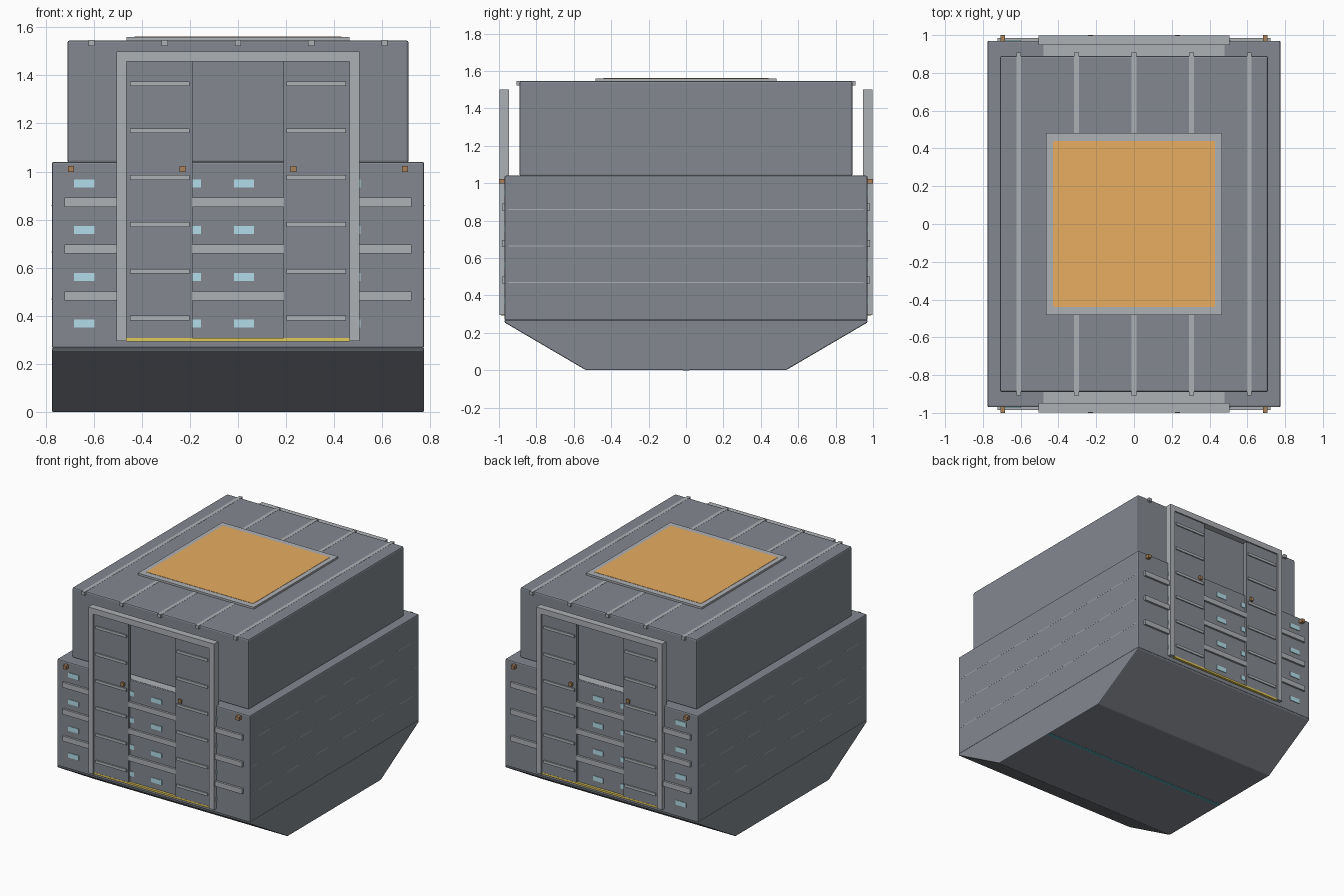
import bpy, bmesh

if "Cube" in bpy.data.objects:
    bpy.data.objects.remove(bpy.data.objects["Cube"])


def material(name, rgb):
    m = bpy.data.materials.new(name)
    m.diffuse_color = (*rgb, 1)
    m.use_nodes = True
    m.node_tree.nodes["Principled BSDF"].inputs["Base Color"].default_value = m.diffuse_color
    return m


ORANGE = material("orange", (0.80, 0.42, 0.12))
BLUE = material("pale_blue", (0.45, 0.72, 0.82))
YELLOW = material("yellow", (0.75, 0.58, 0.10))
BROWN = material("brown", (0.40, 0.22, 0.10))
TEAL = material("teal", (0.10, 0.35, 0.38))
LIGHT = material("light_grey", (0.42, 0.44, 0.46))
GREY = material("grey", (0.23, 0.25, 0.28))


def finish(name, bm, mat, bevel):
    bmesh.ops.recalc_face_normals(bm, faces=bm.faces)
    me = bpy.data.meshes.new(name)
    bm.to_mesh(me)
    bm.free()
    me.materials.append(mat)
    ob = bpy.data.objects.new(name, me)
    bpy.context.collection.objects.link(ob)
    if bevel:
        mod = ob.modifiers.new("bevel", 'BEVEL')
        mod.width = bevel
        mod.segments = 2
    return ob


def box(name, x, y, z, mat=GREY, bevel=0):
    bm = bmesh.new()
    bmesh.ops.create_cube(bm, size=1)
    for v in bm.verts:
        for i, (a, b) in enumerate((x, y, z)):
            v.co[i] = (a + b) / 2 + v.co[i] * (b - a)
    return finish(name, bm, mat, bevel)


def end_box(name, x, y, z, mat=GREY, bevel=0):
    # same part on the front and the back, y given as distance from centre
    box("front_" + name, x, (-y[1], -y[0]), z, mat, bevel)
    box("back_" + name, x, y, z, mat, bevel)


# tapered lower hull, profile extruded along x
bm = bmesh.new()
profile = [(-0.97, 0.268), (-0.97, 0.255), (-0.535, 0), (0.535, 0), (0.97, 0.255), (0.97, 0.268)]
face = bm.faces.new([bm.verts.new((-0.775, y, z)) for y, z in profile])
ext = bmesh.ops.extrude_face_region(bm, geom=[face])
bmesh.ops.translate(bm, vec=(1.55, 0, 0),
                    verts=[g for g in ext["geom"] if isinstance(g, bmesh.types.BMVert)])
finish("hull", bm, GREY, 0.006)
box("keel_stripe", (-0.77, 0.77), (-0.015, 0.015), (-0.001, 0.01), TEAL)

# main and upper bodies
box("main_body", (-0.775, 0.775), (-0.97, 0.97), (0.265, 1.04), GREY, 0.008)
box("upper_body", (-0.71, 0.71), (-0.89, 0.89), (1.035, 1.546), GREY, 0.01)
end_box("deck_strip", (-0.48, 0.48), (0.88, 0.955), (1.03, 1.042), LIGHT)

# roof ribs and hatch
for i in range(-2, 3):
    x = i * 0.305
    box("roof_rib", (x - 0.013, x + 0.013), (-0.907, 0.907), (1.523, 1.547), LIGHT)
box("hatch_frame", (-0.465, 0.465), (-0.483, 0.483), (1.54, 1.56), LIGHT)
box("hatch_panel", (-0.43, 0.43), (-0.44, 0.44), (1.54, 1.562), ORANGE)

# horizontal bars and flush side seams
for z in (0.482, 0.677, 0.872):
    end_box("bar", (-0.722, 0.722), (0.96, 0.985), (z - 0.019, z + 0.019), LIGHT)
    for s in (-1, 1):
        box("side_seam", sorted((s * 0.76, s * 0.7755)), (-0.95, 0.95),
            (z - 0.015, z - 0.011), LIGHT)

# small windows
for z in (0.367, 0.561, 0.756, 0.95):
    for i in range(6):
        x = -0.64 + i * 0.2217
        end_box("window", (x - 0.042, x + 0.042), (0.96, 0.974), (z - 0.017, z + 0.017), BLUE)

# door frames, sliding doors with ribs, sills and corner lamps
end_box("door_header", (-0.505, 0.505), (0.947, 0.997), (1.458, 1.5), LIGHT)
end_box("door_sill", (-0.465, 0.465), (0.95, 0.988), (0.292, 0.306), YELLOW)
for s in (-1, 1):
    def span(a, b):
        return sorted((s * a, s * b))
    end_box("door_jamb", span(0.465, 0.505), (0.947, 0.997), (0.295, 1.46), LIGHT)
    end_box("door", span(0.19, 0.466), (0.955, 0.987), (0.303, 1.459))
    for i in range(6):
        z = 0.39 + i * 0.195
        end_box("door_rib", span(0.202, 0.45), (0.98, 0.995), (z - 0.01, z + 0.01), LIGHT)
    end_box("door_lamp", span(0.218, 0.243), (0.98, 1.0), (0.998, 1.023), BROWN)
    end_box("corner_lamp", span(0.682, 0.707), (0.965, 1.0), (0.998, 1.023), BROWN)
